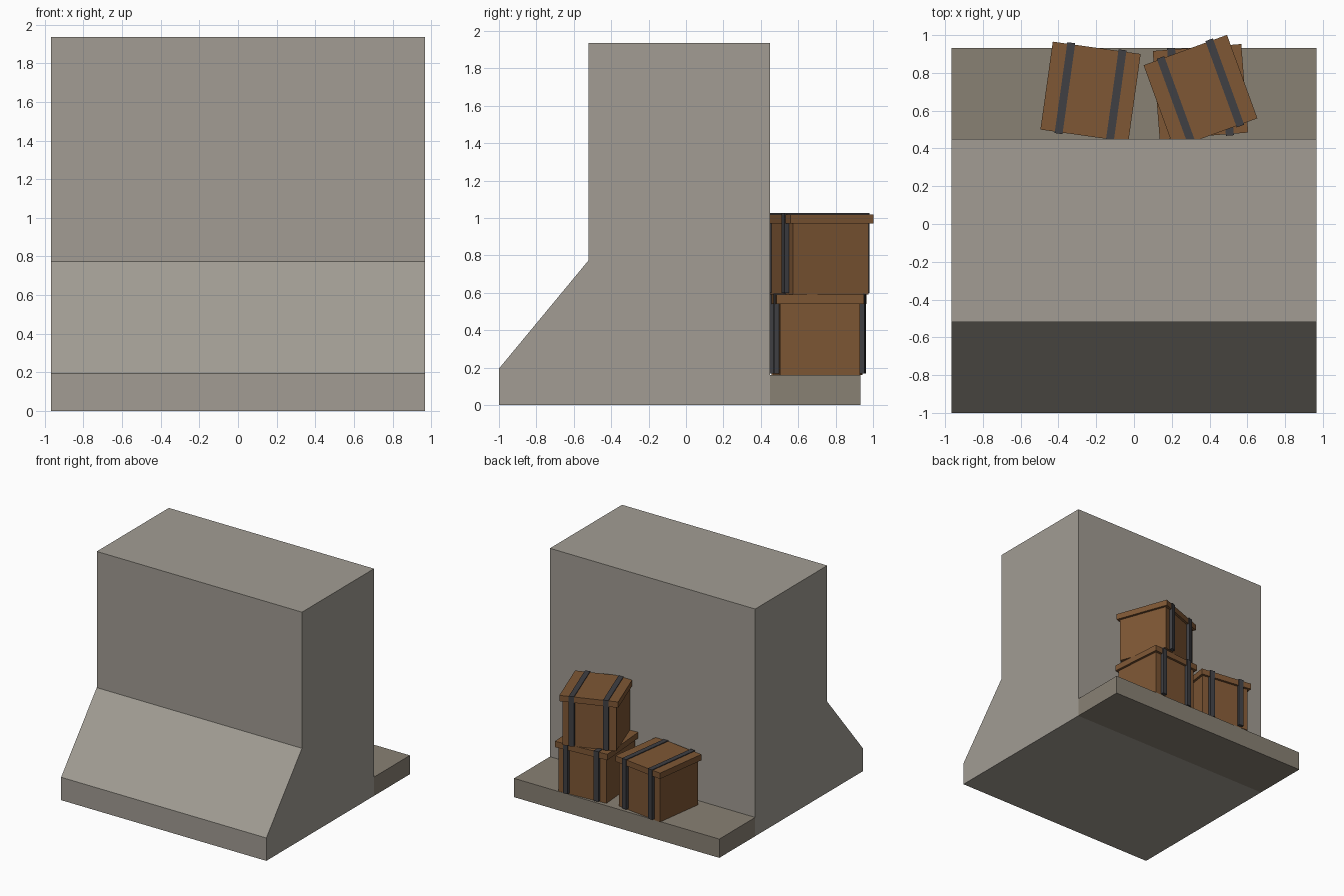
import bpy, bmesh
from math import radians
from mathutils import Matrix, Vector

if "Cube" in bpy.data.objects:
    bpy.data.objects.remove(bpy.data.objects["Cube"])


def material(name, rgb):
    m = bpy.data.materials.new(name)
    m.diffuse_color = (*rgb, 1)
    m.use_nodes = True
    m.node_tree.nodes["Principled BSDF"].inputs["Base Color"].default_value = m.diffuse_color
    return m


CONCRETE = material("concrete", (0.36, 0.335, 0.295))
STEP = material("step_concrete", (0.25, 0.22, 0.175))
WOOD = material("wood", (0.21, 0.095, 0.035))
IRON = material("dark_iron", (0.05, 0.05, 0.056))


def finish(name, bm, mat, matrix=Matrix()):
    bmesh.ops.recalc_face_normals(bm, faces=bm.faces)
    mesh = bpy.data.meshes.new(name)
    bm.to_mesh(mesh)
    bm.free()
    mesh.materials.append(mat)
    ob = bpy.data.objects.new(name, mesh)
    ob.matrix_world = matrix
    bpy.context.collection.objects.link(ob)
    return ob


def add_box(bm, lo, hi):
    lo, hi = Vector(lo), Vector(hi)
    m = Matrix.Translation((lo + hi) / 2) @ Matrix.Diagonal((*(hi - lo), 1))
    bmesh.ops.create_cube(bm, size=1, matrix=m)


def box(name, lo, hi, mat, matrix=Matrix()):
    bm = bmesh.new()
    add_box(bm, lo, hi)
    return finish(name, bm, mat, matrix)


HALF = 0.967

# Wall: side profile extruded along x
profile = [(-1, 0), (0.45, 0), (0.45, 1.935), (-0.52, 1.935), (-0.52, 0.775), (-1, 0.195)]
bm = bmesh.new()
face = bm.faces.new([bm.verts.new((-HALF, y, z)) for y, z in profile])
ext = bmesh.ops.extrude_face_region(bm, geom=[face])
bmesh.ops.translate(bm, vec=(2 * HALF, 0, 0),
                    verts=[v for v in ext["geom"] if isinstance(v, bmesh.types.BMVert)])
finish("wall", bm, CONCRETE)

# Firing step behind the wall
box("rear_step", (-HALF, 0.45, 0), (HALF, 0.933, 0.16), STEP)


# Crate: body, overhanging lid and two iron straps wrapping front, top and back
def crate(name, x, y, z, angle):
    m = Matrix.Translation((x, y, z)) @ Matrix.Rotation(radians(angle), 4, 'Z')
    b, l, d, w = 0.215, 0.235, 0.243, 0.021
    box(name + "_body", (-b, -b, 0), (b, b, 0.38), WOOD, m)
    box(name + "_lid", (-l, -l, 0.38), (l, l, 0.43), WOOD, m)
    bm = bmesh.new()
    for sx in (-0.137, 0.137):
        add_box(bm, (sx - w, -d, 0.425), (sx + w, d, 0.436))
        for s in (-1, 1):
            y0, y1 = sorted((s * (b - 0.005), s * d))
            add_box(bm, (sx - w, y0, 0.01), (sx + w, y1, 0.425))
    finish(name + "_straps", bm, IRON, m)


crate("left_crate", -0.23, 0.70, 0.16, -8)
crate("right_crate", 0.352, 0.70, 0.16, 4.5)
crate("top_crate", 0.352, 0.70, 0.59, 20)
